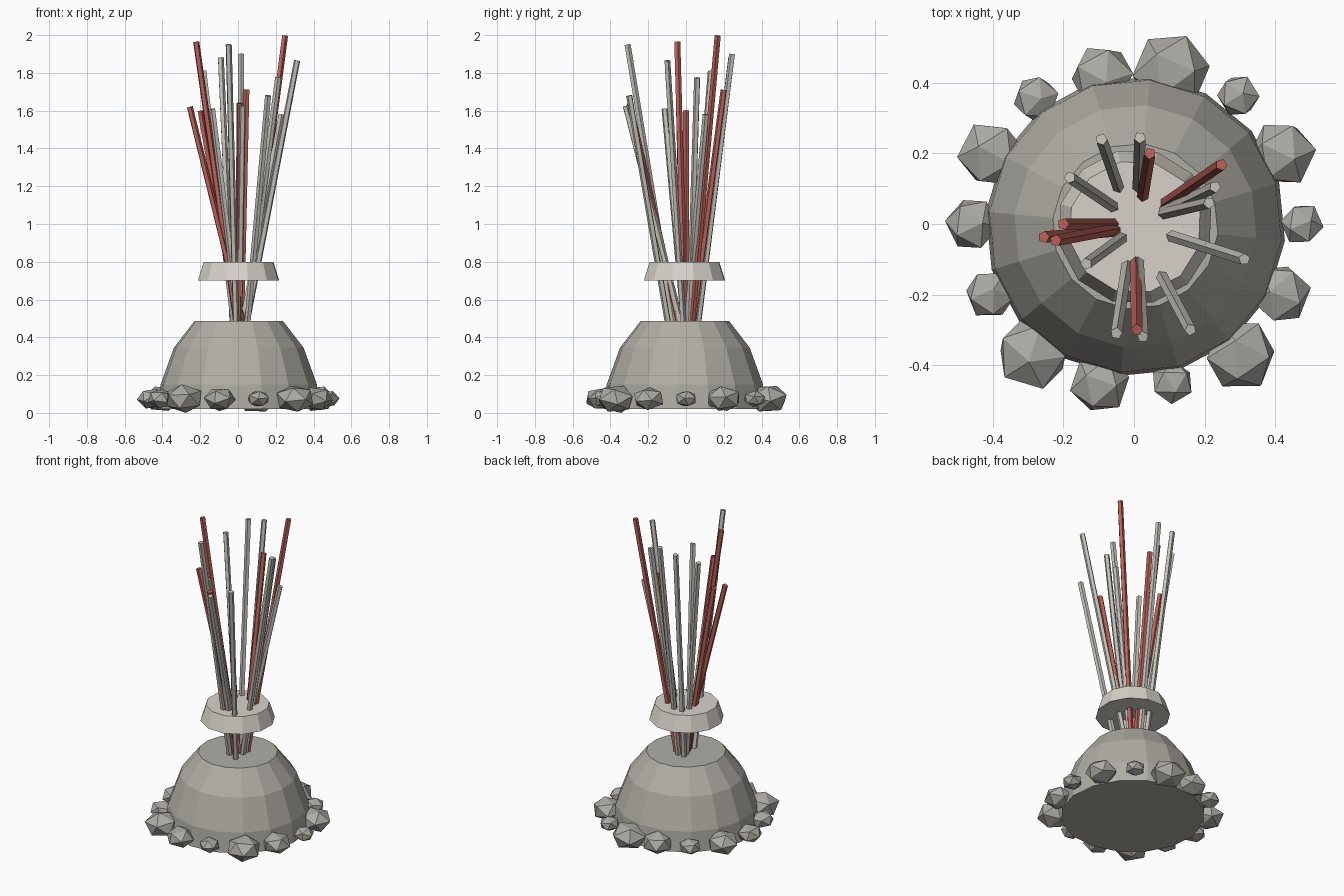
import bpy, bmesh, math, random
from mathutils import Vector, Matrix, Euler

if "Cube" in bpy.data.objects:
    bpy.data.objects.remove(bpy.data.objects["Cube"], do_unlink=True)


def material(name, rgb):
    mat = bpy.data.materials.new(name)
    mat.use_nodes = True
    mat.diffuse_color = (*rgb, 1)
    bsdf = next(n for n in mat.node_tree.nodes if n.type == 'BSDF_PRINCIPLED')
    bsdf.inputs["Base Color"].default_value = (*rgb, 1)
    return mat


STONE = material("warm grey stone", (0.44, 0.42, 0.38))
ROCK = material("grey rock", (0.41, 0.40, 0.37))
COLLAR = material("pale clay", (0.68, 0.65, 0.59))
GREY = material("pale grey stick", (0.56, 0.54, 0.49))
RED = material("red stick", (0.50, 0.12, 0.10))


def finish(bm, name, mat):
    bmesh.ops.recalc_face_normals(bm, faces=bm.faces)
    mesh = bpy.data.meshes.new(name)
    bm.to_mesh(mesh)
    bm.free()
    mesh.materials.append(mat)
    obj = bpy.data.objects.new(name, mesh)
    bpy.context.collection.objects.link(obj)
    return obj


def lathe(name, profile, sides, phase, mat, centre):
    """Closed, flat-shaded solid turned from (radius, height) points."""
    bm = bmesh.new()
    rings = []
    for r, z in profile:
        angles = [math.radians(phase) + math.tau * i / sides for i in range(sides)]
        rings.append([bm.verts.new((centre[0] + r * math.cos(a),
                                    centre[1] + r * math.sin(a), z)) for a in angles])
    for low, high in zip(rings, rings[1:]):
        for i in range(sides):
            j = (i + 1) % sides
            bm.faces.new((low[i], low[j], high[j], high[i]))
    bm.faces.new(rings[0])
    bm.faces.new(rings[-1])
    return finish(bm, name, mat)


def stick(name, base, tip, mat):
    """Thin straight rod running from the dome top through the collar."""
    tip = Vector(tip)
    at_collar = Vector((*base, 0.8))
    step = (tip - at_collar) / (tip.z - at_collar.z)
    start = at_collar - step * 0.33
    axis = tip - start
    bm = bmesh.new()
    place = Matrix.Translation((start + tip) / 2) @ axis.to_track_quat('Z', 'Y').to_matrix().to_4x4()
    bmesh.ops.create_cone(bm, cap_ends=True, segments=5, radius1=0.017,
                          radius2=0.017, depth=axis.length, matrix=place)
    return finish(bm, name, mat)


# Rounded dome and floating collar
lathe("dome", [(0.426, 0.02), (0.416, 0.15), (0.345, 0.345), (0.235, 0.487)],
      16, -5.6, STONE, (0.004, -0.006))
lathe("collar", [(0.221, 0.70), (0.189, 0.80)], 12, 13, COLLAR, (0.003, -0.008))

# Ring of rocks, starting on the model's left and going round anticlockwise
random.seed(4)
rocks = [(0.47, .06), (0.46, .094), (0.465, .06), (0.445, .108), (0.43, .09),
         (0.455, .065), (0.455, .095), (0.465, .075), (0.46, .07), (0.47, .104),
         (0.465, .083), (0.46, .06), (0.475, .101), (0.455, .085)]
for i, (ring, size) in enumerate(rocks):
    a = math.tau * i / len(rocks)
    bm = bmesh.new()
    bmesh.ops.create_icosphere(bm, subdivisions=1, radius=size * 1.04)
    turn = Euler([random.uniform(0, math.tau) for _ in range(3)]).to_matrix().to_4x4()
    squash = Matrix.Diagonal((1, 1, 0.72, 1))
    where = Matrix.Translation((0.006 + ring * math.cos(a), ring * math.sin(a), 0.075))
    bmesh.ops.transform(bm, matrix=where @ squash @ turn, verts=bm.verts)
    lowest = min(v.co.z for v in bm.verts)
    bmesh.ops.translate(bm, vec=(0, 0, max(0, -lowest)), verts=bm.verts)
    finish(bm, f"rock_{i + 1}", ROCK)

# Sticks: position at collar height, then tip
grey_sticks = [
    ((-.045, .105), (-.092, .24, 1.88)), ((.012, .105), (.017, .245, 1.9)),
    ((.085, .035), (.23, .105, 1.58)), ((.085, .03), (.213, .06, 1.775)),
    ((-.06, .05), (-.182, .132, 1.81)), ((-.035, -.04), (-.135, -.113, 1.61)),
    ((.108, -.035), (.313, -.1, 1.865)), ((.08, -.15), (.16, -.3, 1.68)),
    ((-.02, -.12), (-.05, -.31, 1.95)), ((.012, -.11), (.025, -.32, 1.625))]
red_sticks = [
    ((.025, .08), (.045, .2, 1.71)), ((.09, .06), (.248, .168, 1.997)),
    ((-.06, 0), (-.2, 0, 1.6)), ((-.055, -.02), (-.256, -.037, 1.62)),
    ((-.055, -.015), (-.222, -.047, 1.965)), ((.005, -.11), (.008, -.3, 1.64))]
for label, group, mat in (("grey", grey_sticks, GREY), ("red", red_sticks, RED)):
    for i, (base, tip) in enumerate(group):
        stick(f"{label}_stick_{i + 1}", base, tip, mat)
